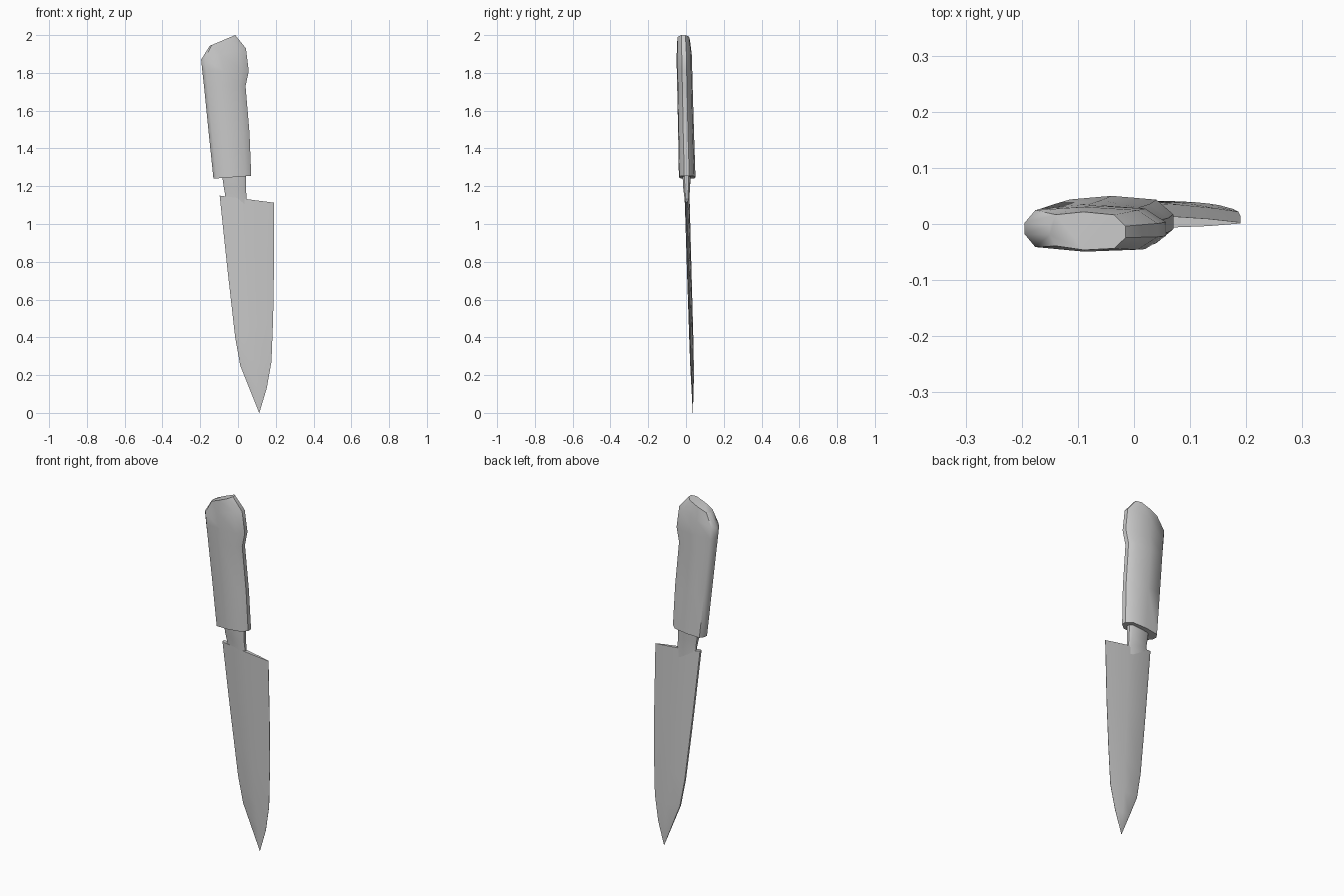
import bpy, bmesh, math

cube = bpy.data.objects.get("Cube")
if cube:
    bpy.data.objects.remove(cube, do_unlink=True)

steel = bpy.data.materials.new("plain grey")
steel.use_nodes = True
GREY = (0.6, 0.6, 0.6, 1)
steel.diffuse_color = GREY
steel.node_tree.nodes["Principled BSDF"].inputs["Base Color"].default_value = GREY


def loft(name, section, rings, angle):
    """Skin a closed section along rings.
    section: (fraction across, thickness factor), mirrored front to back.
    ring: (left x, left z, right x, right z, left y, right y, half thickness)."""
    outline = section + [(t, -w) for t, w in reversed(section)]
    bm = bmesh.new()
    loops = []
    for x0, z0, x1, z1, y0, y1, h in rings:
        loops.append([bm.verts.new((x0 + (x1 - x0) * t,
                                    y0 + (y1 - y0) * t + h * w,
                                    z0 + (z1 - z0) * t)) for t, w in outline])
    n = len(outline)
    for a, b in zip(loops, loops[1:]):
        for i in range(n):
            j = (i + 1) % n
            bm.faces.new((a[i], a[j], b[j], b[i]))
    bm.faces.new(loops[0])
    bm.faces.new(loops[-1])
    bmesh.ops.remove_doubles(bm, verts=bm.verts, dist=0.0005)
    bmesh.ops.recalc_face_normals(bm, faces=bm.faces)
    mesh = bpy.data.meshes.new(name)
    bm.to_mesh(mesh)
    bm.free()
    mesh.materials.append(steel)
    obj = bpy.data.objects.new(name, mesh)
    bpy.context.collection.objects.link(obj)
    bpy.ops.object.select_all(action='DESELECT')
    obj.select_set(True)
    bpy.context.view_layer.objects.active = obj
    bpy.ops.object.shade_smooth_by_angle(angle=math.radians(angle))
    return obj


# Handle: rounded grip with a finger swell and a slanted, tapered butt
loft("handle",
     [(0, .25), (.08, .82), (.45, 1), (.85, .88), (1, .3)],
     [(-.13, 1.24, .07, 1.255, .008, .004, .044),
      (-.157, 1.5, .061, 1.48, .002, -.002, .042),
      (-.180, 1.73, .04, 1.73, -.005, -.007, .041),
      (-.189, 1.81, .057, 1.81, -.007, -.009, .041),
      (-.195, 1.87, .042, 1.93, -.008, -.011, .040),
      (-.15, 1.943, -.015, 2.0, -.011, -.014, .034)], 50)

# Neck: short tang flaring into the handle
loft("neck",
     [(0, .5), (.12, 1), (.88, 1), (1, .5)],
     [(-.07, 1.11, .05, 1.08, .007, .006, .011),
      (-.07, 1.165, .046, 1.13, .006, .005, .013),
      (-.076, 1.2, .042, 1.19, .004, .003, .018),
      (-.086, 1.27, .041, 1.27, .003, .003, .022)], 50)

# Blade: thick spine on the right side, fine cutting edge on the left side
loft("blade",
     [(0, .55), (.06, 1), (.5, .85), (.8, .5), (1, .08)],
     [(.112, 0, .113, 0, .036, .036, .0004),
      (.06, .13, .152, .13, .035, .033, .006),
      (.012, .25, .177, .27, .033, .026, .009),
      (-.015, .4, .186, .5, .028, .021, .011),
      (-.057, .77, .19, .75, .017, .013, .012),
      (-.097, 1.15, .19, 1.113, .006, .002, .013)], 50)
